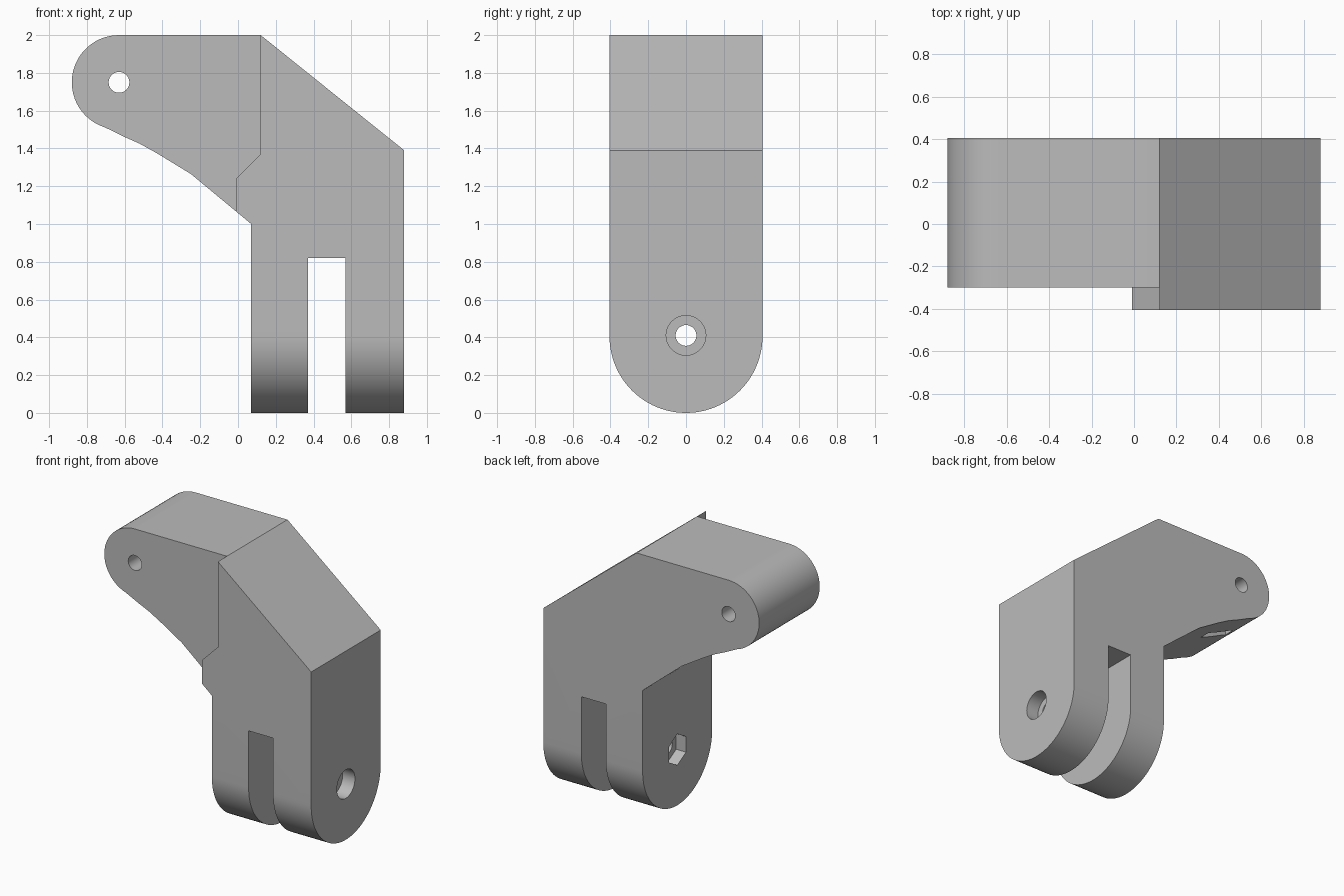
import bpy, bmesh
from math import pi, cos, sin, radians
from mathutils import Vector

default = bpy.data.objects.get("Cube")
if default:
    bpy.data.objects.remove(default, do_unlink=True)

grey = bpy.data.materials.new("plain grey")
grey.use_nodes = True
grey.diffuse_color = (0.5, 0.5, 0.5, 1)
grey.node_tree.nodes["Principled BSDF"].inputs["Base Color"].default_value = (0.5, 0.5, 0.5, 1)


def arc(cu, cv, r, start, end, steps):
    """Points on an arc, angles in degrees."""
    angles = [radians(start + (end - start) * i / steps) for i in range(steps + 1)]
    return [(cu + r * cos(a), cv + r * sin(a)) for a in angles]


def prism(name, points, axis, low, high):
    """Extrude a profile along x (points are y, z) or along y (points are x, z)."""
    bm = bmesh.new()
    place = (lambda u, v: (low, u, v)) if axis == "x" else (lambda u, v: (u, low, v))
    face = bm.faces.new([bm.verts.new(place(u, v)) for u, v in points])
    side = Vector((1, 0, 0)) if axis == "x" else Vector((0, 1, 0))
    grown = bmesh.ops.extrude_face_region(bm, geom=[face])["geom"]
    bmesh.ops.translate(bm, vec=side * (high - low),
                        verts=[g for g in grown if isinstance(g, bmesh.types.BMVert)])
    bmesh.ops.recalc_face_normals(bm, faces=bm.faces)
    mesh = bpy.data.meshes.new(name)
    bm.to_mesh(mesh)
    bm.free()
    mesh.materials.append(grey)
    obj = bpy.data.objects.new(name, mesh)
    bpy.context.collection.objects.link(obj)
    return obj


def combine(target, tool, operation="DIFFERENCE"):
    """Apply a boolean and discard the cutter."""
    mod = target.modifiers.new("cut", "BOOLEAN")
    mod.operation, mod.solver, mod.object = operation, "EXACT", tool
    bpy.context.view_layer.objects.active = target
    bpy.ops.object.modifier_apply(modifier=mod.name)
    bpy.data.objects.remove(tool, do_unlink=True)


def box_profile(u0, u1, v0, v1):
    return [(u0, v0), (u1, v0), (u1, v1), (u0, v1)]


HALF = 0.405
ARM_X, ARM_Z, LEG_Z = -0.63, 1.75, 0.41

# Side outline: leg, sloped shoulder, round-ended arm and curved underside
outline = [(0.07, 0), (0.88, 0), (0.88, 1.39), (0.12, 2)]
outline += arc(ARM_X, ARM_Z, 0.25, 90, 253, 28)
outline += [(-0.61, 1.465), (-0.52, 1.425), (-0.43, 1.375), (-0.25, 1.265), (0.07, 1)]
body = prism("hinge_bracket", outline, "y", -HALF, HALF)

# Rounded foot on both legs
foot = [(HALF, 2.2), (-HALF, 2.2)] + arc(0, HALF, HALF, 180, 360, 48)
combine(body, prism("foot_shape", foot, "x", -1, 1), "INTERSECT")

# Fork gap between the legs
combine(body, prism("fork_gap", box_profile(0.37, 0.57, -0.1, 0.82), "y", -1, 1))

# Recessed front of the arm, with its stepped edge
recess = [(0.12, 2.1), (0.12, 1.37), (-0.01, 1.24), (-0.01, 0.9), (-1, 0.9), (-1, 2.1)]
combine(body, prism("arm_recess", recess, "y", -0.6, -0.30))

# Pin holes through arm and legs
combine(body, prism("arm_hole", arc(ARM_X, ARM_Z, 0.055, 0, 348.75, 31), "y", -1, 1))
combine(body, prism("leg_hole", arc(0, LEG_Z, 0.055, 0, 348.75, 31), "x", -0.2, 1))

# Round bolt-head pocket on the right leg, hexagonal nut pocket on the left leg
combine(body, prism("bolt_pocket", arc(0, LEG_Z, 0.105, 0, 352.5, 47), "x", 0.78, 1))
combine(body, prism("nut_pocket", arc(0, LEG_Z, 0.115, 30, 330, 5), "x", -0.1, 0.15))

# Nut slot rising from the underside of the arm to the pin hole
slot = [(ARM_X - 0.11, 1.3), (ARM_X + 0.11, 1.3)] + arc(ARM_X, ARM_Z, 0.127, 30, 150, 2)
combine(body, prism("nut_slot", slot, "y", 0.10, 0.18))

# Smooth curves, crisp edges
bpy.ops.object.select_all(action="DESELECT")
body.select_set(True)
bpy.context.view_layer.objects.active = body
bpy.ops.object.shade_smooth_by_angle(angle=radians(20))
